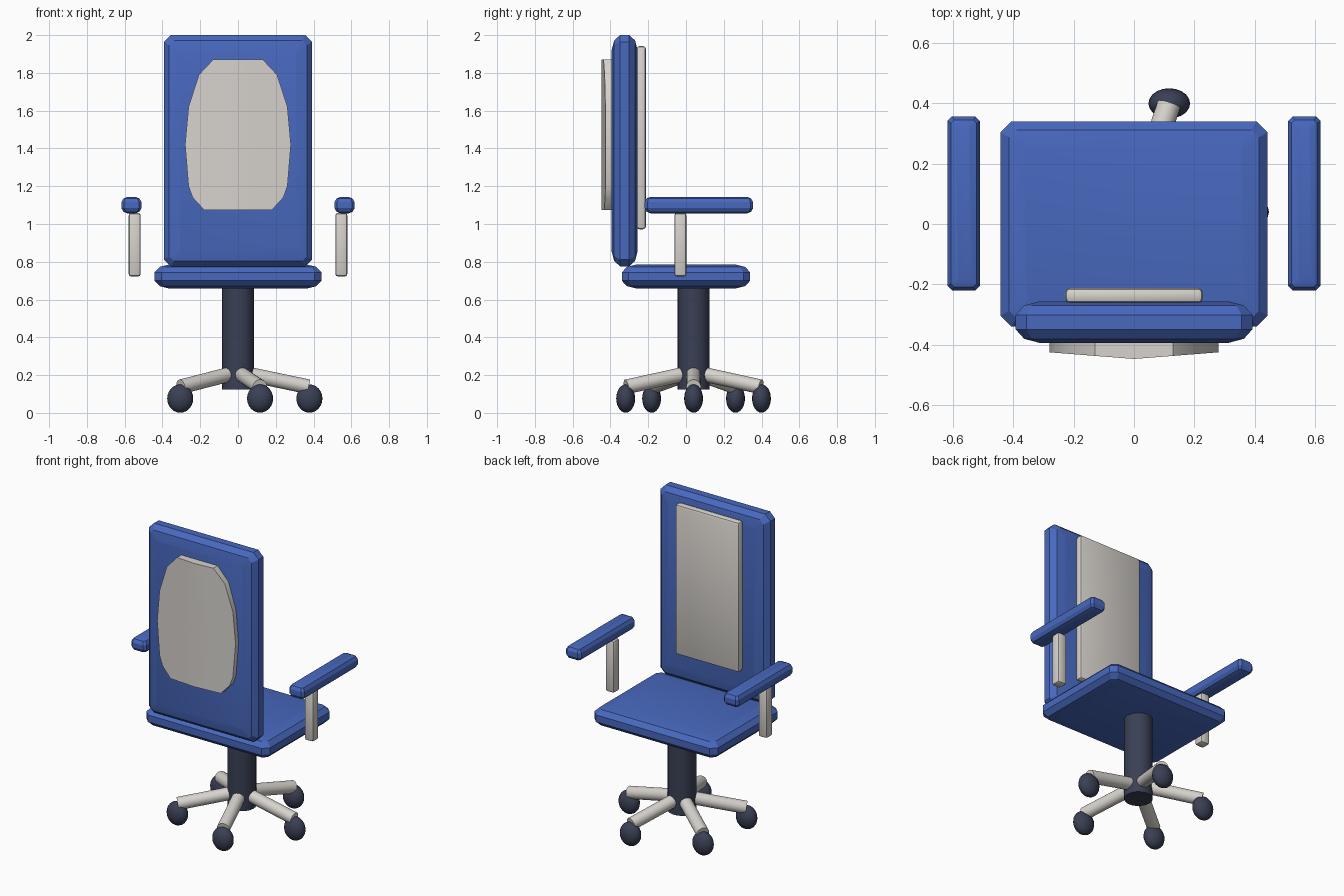
import bpy, bmesh, math
from mathutils import Vector, Matrix

if "Cube" in bpy.data.objects:
    bpy.data.objects.remove(bpy.data.objects["Cube"])


def material(name, rgb):
    m = bpy.data.materials.new(name)
    m.diffuse_color = (*rgb, 1)
    m.use_nodes = True
    m.node_tree.nodes["Principled BSDF"].inputs["Base Color"].default_value = m.diffuse_color
    return m


BLUE = material("blue_fabric", (0.065, 0.14, 0.52))
DARK = material("dark_metal", (0.042, 0.052, 0.09))
PALE = material("pale_plastic", (0.68, 0.65, 0.61))


def finish(name, bm, mat, angle=30):
    bmesh.ops.recalc_face_normals(bm, faces=bm.faces[:])
    me = bpy.data.meshes.new(name)
    bm.to_mesh(me)
    bm.free()
    ob = bpy.data.objects.new(name, me)
    bpy.context.collection.objects.link(ob)
    me.materials.append(mat)
    bpy.ops.object.select_all(action='DESELECT')
    ob.select_set(True)
    bpy.context.view_layer.objects.active = ob
    bpy.ops.object.shade_smooth_by_angle(angle=math.radians(angle))
    return ob


def pad(name, centre, half, upright=False, soft=1.0):
    """Pillowed slab: rings of chamfered rectangles; half = (a, b, thickness)."""
    a, b, t = half
    profile = [(0.08, -1, 0.012), (0.028, -0.8, 0.025), (0, -0.35, 0.036),
               (0, 0.35, 0.036), (0.028, 0.8, 0.025), (0.08, 1, 0.012)]
    bm = bmesh.new()
    rings = []
    for inset, h, c in profile:
        p, q, c = a - inset * soft, b - inset * soft, c * soft
        pts = [(p, q - c), (p - c, q), (c - p, q), (-p, q - c),
               (-p, c - q), (c - p, -q), (p - c, -q), (p, c - q)]
        rings.append([bm.verts.new((x, h * t, y) if upright else (x, y, h * t))
                      for x, y in pts])
    for r0, r1 in zip(rings, rings[1:]):
        for i in range(8):
            j = (i + 1) % 8
            bm.faces.new((r0[i], r0[j], r1[j], r1[i]))
    bm.faces.new(rings[0])
    bm.faces.new(rings[-1])
    bmesh.ops.translate(bm, verts=bm.verts[:], vec=centre)
    return finish(name, bm, BLUE)


def block(name, lo, hi, bevel):
    lo, hi = Vector(lo), Vector(hi)
    bm = bmesh.new()
    bmesh.ops.create_cube(bm, size=1, matrix=Matrix.Translation((lo + hi) / 2)
                          @ Matrix.Diagonal((*(hi - lo), 1)))
    bmesh.ops.bevel(bm, geom=bm.edges[:], offset=bevel, segments=2,
                    profile=0.5, affect='EDGES')
    return finish(name, bm, PALE)


def rod(name, p0, p1, radius, mat, sides=24):
    p0, p1 = Vector(p0), Vector(p1)
    d = p1 - p0
    rot = Vector((0, 0, 1)).rotation_difference(d).to_matrix().to_4x4()
    bm = bmesh.new()
    bmesh.ops.create_cone(bm, cap_ends=True, segments=sides, radius1=radius,
                          radius2=radius, depth=d.length,
                          matrix=Matrix.Translation((p0 + p1) / 2) @ rot)
    return finish(name, bm, mat)


# Seat and backrest
pad("seat", (0, 0, 0.722), (0.442, 0.34, 0.064))
pad("backrest", (0, -0.325, 1.388), (0.392, 0.612, 0.069), upright=True)

# Thin panel on the seat side of the backrest
block("back_panel", (-0.228, -0.262, 0.972), (0.228, -0.212, 1.942), 0.016)

# Domed cushion on the outer face: rows across a tapered outline
outline = [(1.075, 0.18), (1.14, 0.24), (1.20, 0.262), (1.42, 0.28),
           (1.62, 0.262), (1.79, 0.207), (1.872, 0.13)]
bm = bmesh.new()
front = [[bm.verts.new((w * u, -0.447 + 0.022 * abs(w * u) / 0.28, z))
          for u in (-1, -0.7, -0.35, 0, 0.35, 0.7, 1)] for z, w in outline]
for r0, r1 in zip(front, front[1:]):
    for i in range(len(r0) - 1):
        bm.faces.new((r0[i], r0[i + 1], r1[i + 1], r1[i]))
rim = [e for e in bm.edges if e.is_boundary]
ext = bmesh.ops.extrude_edge_only(bm, edges=rim)["geom"]
for v in ext:
    if isinstance(v, bmesh.types.BMVert):
        v.co.y = -0.385
bmesh.ops.holes_fill(bm, edges=[e for e in bm.edges if e.is_boundary])
finish("rear_cushion", bm, PALE, 40)

# Armrests and their posts
for side, s in (("left", -1), ("right", 1)):
    pad(side + "_armrest", (s * 0.564, 0.068, 1.1), (0.054, 0.288, 0.044), soft=0.42)
    x = s * 0.547
    block(side + "_armrest_post", (x - 0.032, -0.062, 0.722),
          (x + 0.032, 0.002, 1.058), 0.014)

# Central column
AXIS = 0.04
rod("column", (0, AXIS, 0.125), (0, AXIS, 0.68), 0.084, DARK, 32)

# Five sloping legs with caster balls
for k in range(5):
    c, s = math.cos(k * math.tau / 5), math.sin(k * math.tau / 5)
    rod(f"base_leg_{k + 1}", (0.03 * c, AXIS + 0.03 * s, 0.21),
        (0.374 * c, AXIS + 0.374 * s, 0.138), 0.039, PALE)
    bm = bmesh.new()
    bmesh.ops.create_uvsphere(
        bm, u_segments=20, v_segments=12, radius=1,
        matrix=Matrix.Translation((0.378 * c, AXIS + 0.378 * s, 0.076))
        @ Matrix.Diagonal((0.069, 0.05, 0.075, 1)))
    finish(f"caster_{k + 1}", bm, DARK, 60)
